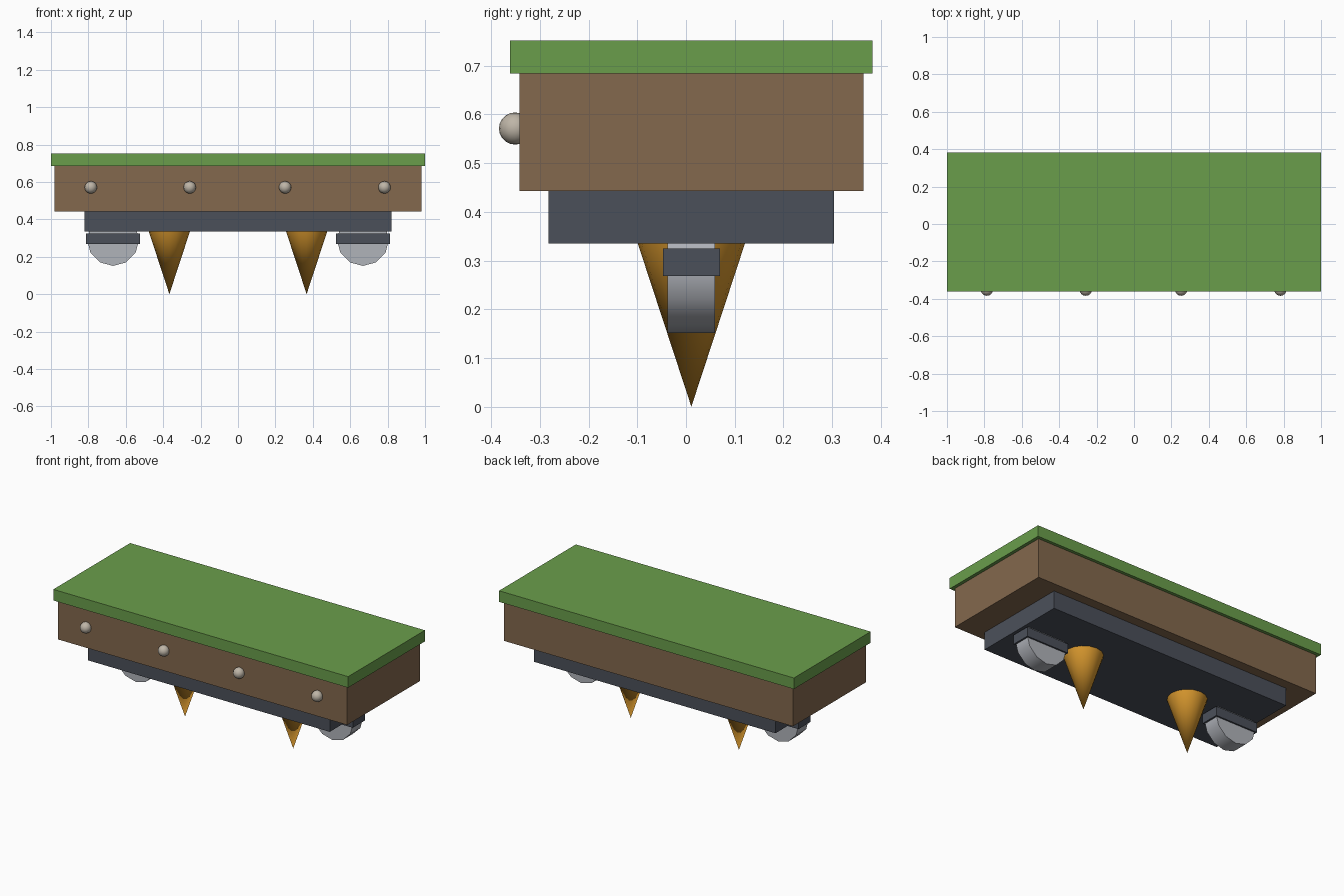
import bpy
from math import radians

if "Cube" in bpy.data.objects:
    bpy.data.objects.remove(bpy.data.objects["Cube"], do_unlink=True)

MID_Y = 0.011  # body centre; the studs push the front bound forward


def material(name, rgb):
    linear = [((c / 255 + 0.055) / 1.055) ** 2.4 for c in rgb]
    mat = bpy.data.materials.new(name)
    mat.use_nodes = True
    mat.diffuse_color = (*linear, 1)
    mat.node_tree.nodes["Principled BSDF"].inputs["Base Color"].default_value = (*linear, 1)
    return mat


grass = material("grass green", (106, 158, 75))
soil = material("soil brown", (131, 104, 77))
slate = material("slate grey", (75, 80, 90))
steel = material("light steel", (176, 179, 186))
amber = material("amber", (216, 152, 46))
stone = material("pale stone", (190, 181, 167))


def finish(name, mat, smooth=None):
    obj = bpy.context.object
    obj.name = name
    obj.data.materials.append(mat)
    if smooth:
        bpy.ops.object.shade_smooth_by_angle(angle=radians(smooth))
    return obj


def box(name, mat, x, width, depth, bottom, top):
    bpy.ops.mesh.primitive_cube_add(size=1, location=(x, MID_Y, (bottom + top) / 2))
    obj = finish(name, mat)
    obj.scale = (width, depth, top - bottom)
    return obj


# Stacked platform layers
box("grass_top", grass, 0, 2.0, 0.744, 0.684, 0.752)
box("soil_body", soil, 0, 1.96, 0.706, 0.443, 0.684)
box("base_plate", slate, 0, 1.64, 0.586, 0.335, 0.443)

# Wheels, housings and spikes on both sides
for side, s in (("left", 1), ("right", -1)):
    box(f"{side}_wheel_housing", slate, s * 0.668, 0.288, 0.117, 0.268, 0.325)

    bpy.ops.mesh.primitive_cylinder_add(
        vertices=12, radius=0.139, depth=0.098,
        location=(s * 0.668, MID_Y, 0.29), rotation=(radians(90), 0, 0))
    finish(f"{side}_wheel", steel, 40)

    bpy.ops.mesh.primitive_cone_add(
        vertices=16, radius1=0.11, depth=0.335,
        location=(s * 0.367, MID_Y, 0.1675), rotation=(radians(180), 0, 0))
    finish(f"{side}_spike", amber, 40)

# Row of round studs along the front
for i, x in enumerate((-0.787, -0.258, 0.252, 0.783)):
    bpy.ops.mesh.primitive_uv_sphere_add(
        segments=16, ring_count=10, radius=0.033, location=(x, -0.351, 0.571))
    finish(f"front_stud_{i + 1}", stone, 60)
